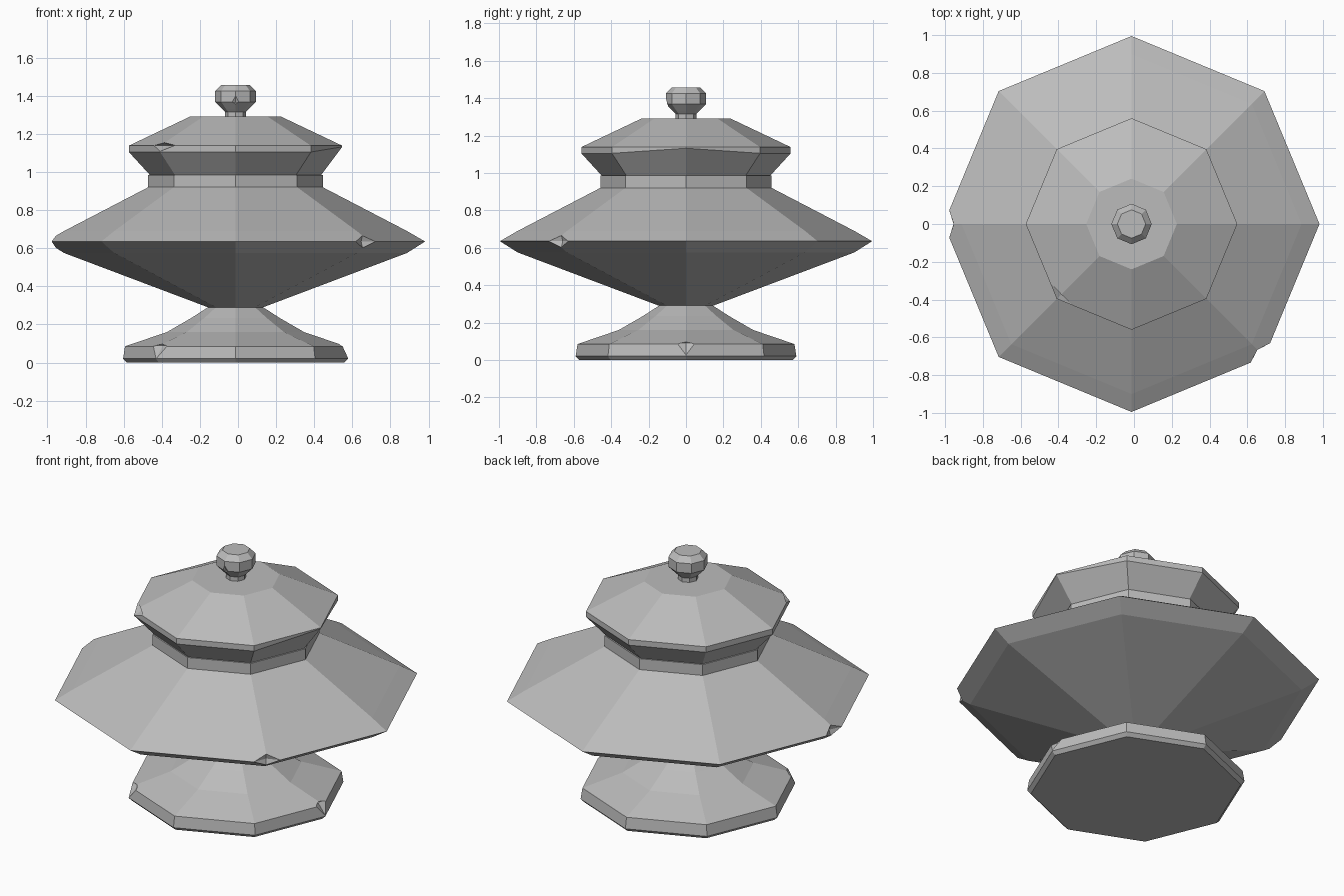
import bpy, bmesh
from math import cos, sin, pi, radians
from mathutils import Matrix

if "Cube" in bpy.data.objects:
    bpy.data.objects.remove(bpy.data.objects["Cube"], do_unlink=True)

SIDES = 8
AXIS_X = -0.013   # the worn rim sits slightly off centre

stone = bpy.data.materials.new("grey stone")
stone.use_nodes = True
GREY = (0.5, 0.5, 0.5, 1)
stone.diffuse_color = GREY
stone.node_tree.nodes["Principled BSDF"].inputs["Base Color"].default_value = GREY


def add_object(name, bm):
    bmesh.ops.recalc_face_normals(bm, faces=bm.faces)
    mesh = bpy.data.meshes.new(name)
    bm.to_mesh(mesh)
    bm.free()
    mesh.materials.append(stone)
    obj = bpy.data.objects.new(name, mesh)
    bpy.context.collection.objects.link(obj)
    return obj


def turned(name, profile):
    """Closed eight-sided solid from (radius, height) pairs."""
    bm = bmesh.new()
    rings = [[bm.verts.new((AXIS_X + r * cos(2 * pi * k / SIDES),
                            r * sin(2 * pi * k / SIDES), z))
              for k in range(SIDES)] for r, z in profile]
    for low, high in zip(rings, rings[1:]):
        for k in range(SIDES):
            n = (k + 1) % SIDES
            bm.faces.new((low[k], low[n], high[n], high[k]))
    bm.faces.new(rings[0])
    bm.faces.new(rings[-1])
    return add_object(name, bm)


def chip(obj, angle, radius, z, size):
    """Knock a diamond-shaped notch out of a corner."""
    bm = bmesh.new()
    place = (Matrix.Translation((AXIS_X, 0, z))
             @ Matrix.Rotation(radians(angle), 4, 'Z')
             @ Matrix.Translation((radius, 0, 0)) @ Matrix.Diagonal((*size, 1)))
    tips = [bm.verts.new(place @ Matrix.Translation(p).to_translation()) for p in
            ((1, 0, 0), (0, 1, 0), (-1, 0, 0), (0, -1, 0), (0, 0, 1), (0, 0, -1))]
    for k in range(4):
        for pole in tips[4:]:
            bm.faces.new((tips[k], tips[(k + 1) % 4], pole))
    cutter = add_object("chip_cutter", bm)
    cutter.hide_render = True
    mod = obj.modifiers.new("chip", 'BOOLEAN')
    mod.operation = 'DIFFERENCE'
    mod.solver = 'EXACT'
    mod.object = cutter
    bpy.context.view_layer.objects.active = obj
    bpy.ops.object.modifier_apply(modifier=mod.name)
    bpy.data.objects.remove(cutter, do_unlink=True)


# Spreading foot with two broken corners
foot = turned("foot", [(0.57, 0), (0.59, 0.02), (0.58, 0.085), (0.36, 0.16),
                       (0.23, 0.235), (0.145, 0.29)])
chip(foot, 0, 0.59, 0.09, (0.05, 0.12, 0.065))
chip(foot, 225, 0.59, 0.09, (0.05, 0.16, 0.07))

# Wide bowl with its collar and notched rim
bowl = turned("bowl", [(0.145, 0.29), (0.9, 0.575), (0.995, 0.635),
                       (0.9, 0.69), (0.458, 0.92), (0.458, 0.985)])
for angle in (180, 315):
    chip(bowl, angle, 0.995, 0.635, (0.063, 0.139, 0.2))

# Flared lid, its lower edge worn away on one corner
lid = turned("lid", [(0.45, 0.985), (0.56, 1.105), (0.56, 1.138), (0.24, 1.29)])
for v in lid.data.vertices:
    if v.co.x > 0.5 and v.co.z < 1.12:
        v.co.z = 1.132
chip(lid, 225, 0.56, 1.14, (0.06, 0.18, 0.032))

# Knob on a short stem
knob = turned("knob", [(0.055, 1.285), (0.055, 1.315), (0.07, 1.33), (0.107, 1.368),
                       (0.107, 1.425), (0.075, 1.457)])
chip(knob, 270, 0.107, 1.365, (0.015, 0.035, 0.035))
